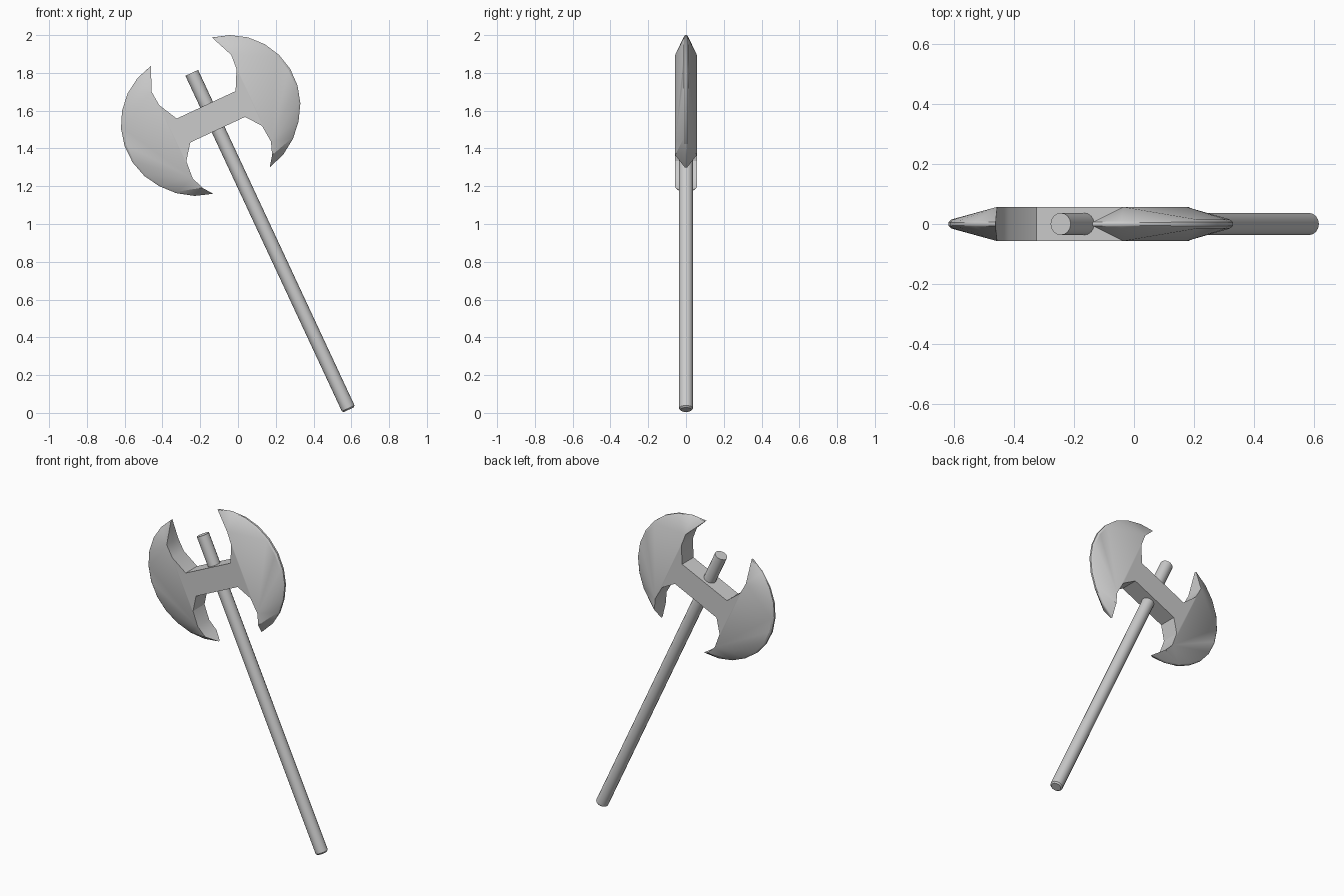
import bpy, bmesh, math
from mathutils import Vector

if "Cube" in bpy.data.objects:
    bpy.data.objects.remove(bpy.data.objects["Cube"])

TILT = -math.radians(25)          # whole axe leans to the left
HEAD_POS = (-0.145, 0, 1.58)


def finish(obj, angle):
    bpy.ops.object.select_all(action='DESELECT')
    obj.select_set(True)
    bpy.context.view_layer.objects.active = obj
    bpy.ops.object.shade_smooth_by_angle(angle=math.radians(angle))


# Handle: plain round shaft with a small chamfer at the foot
bottom, top = Vector((0.587, 0, 0.017)), Vector((-0.245, 0, 1.80))
length = (top - bottom).length
bpy.ops.mesh.primitive_cylinder_add(vertices=16, radius=0.037, depth=length,
                                    location=(bottom + top) / 2, rotation=(0, TILT, 0))
handle = bpy.context.object
handle.name = "handle"
bm = bmesh.new()
bm.from_mesh(handle.data)
rim = [e for e in bm.edges if all(v.co.z < 0 for v in e.verts)]
bmesh.ops.bevel(bm, geom=rim, offset=0.008, segments=1, affect='EDGES')
bm.to_mesh(handle.data)
bm.free()
finish(handle, 30)

# Axe head: one quarter (right blade, back half), mirrored twice
T = 0.057                          # half thickness of the thick middle
upper = [(0, 0.056), (0.172, 0.056), (0.226, 0.16), (0.232, 0.24)]
lower = [(0, -0.089), (0.16, -0.089), (0.221, -0.17), (0.229, -0.265), (0.204, -0.333)]
N = 11
bm = bmesh.new()


def vert(p, y):
    return bm.verts.new((p[0], y, p[1]))


def arc(inset, y_mid, y_end):
    """Curved cutting edge from upper tip to lower tip."""
    out = []
    for i in range(N + 1):
        t = i / N
        a = math.radians(80 - 162.5 * t)
        r = 0.372 + 0.018 * max(0, t - 0.75) * 4
        k = min(1, 4 * t, 4 * (1 - t))
        out.append(vert((0.114 + (r - inset * k) * math.cos(a), (r - inset * k) * math.sin(a)),
                        y_end + (y_mid - y_end) * k))
    return out


up, lo = [vert(p, T) for p in upper], [vert(p, T) for p in lower]
up0, lo0 = [vert(p, 0) for p in upper], [vert(p, 0) for p in lower]
shoulder = arc(0.010, 0.015, 0.006)
edge = arc(0.0, 0.006, 0.003)
edge0 = arc(0.0, 0.0, 0.0)

# flat cheek, then tapering fans out to the cutting edge
for a, b in ((0, 1), (1, 2), (2, 3)):
    bm.faces.new((up[a], up[b], lo[b], lo[a]))
split, split2 = 4, N - 2
for hub, first, last in ((up[3], 0, split), (lo[3], split, split2), (lo[4], split2, N)):
    for i in range(first, last):
        bm.faces.new((hub, shoulder[i], shoulder[i + 1]))
bm.faces.new((up[3], shoulder[split], lo[3]))
bm.faces.new((lo[3], shoulder[split2], lo[4]))

# edge strips and side walls
up_rows = (up + [shoulder[0]], up0 + [edge0[0]])
lo_rows = (lo + [shoulder[N]], lo0 + [edge0[N]])
for a, b in (up_rows, lo_rows, (shoulder, edge), (edge, edge0)):
    for i in range(len(a) - 1):
        bm.faces.new((a[i], a[i + 1], b[i + 1], b[i]))
bmesh.ops.remove_doubles(bm, verts=bm.verts, dist=0.0005)
bmesh.ops.recalc_face_normals(bm, faces=bm.faces)
# open shell: make sure the cheek faces outward (+y)
if sum(f.normal.y * f.calc_area() for f in bm.faces) < 0:
    bmesh.ops.reverse_faces(bm, faces=bm.faces)
mesh = bpy.data.meshes.new("axe_head")
bm.to_mesh(mesh)
bm.free()
head = bpy.data.objects.new("axe_head", mesh)
bpy.context.collection.objects.link(head)
head.location = HEAD_POS
head.rotation_euler = (0, TILT, 0)
finish(head, 30)
mirror = head.modifiers.new("mirror", 'MIRROR')
mirror.use_axis = (True, True, False)
mirror.merge_threshold = 0.0005
